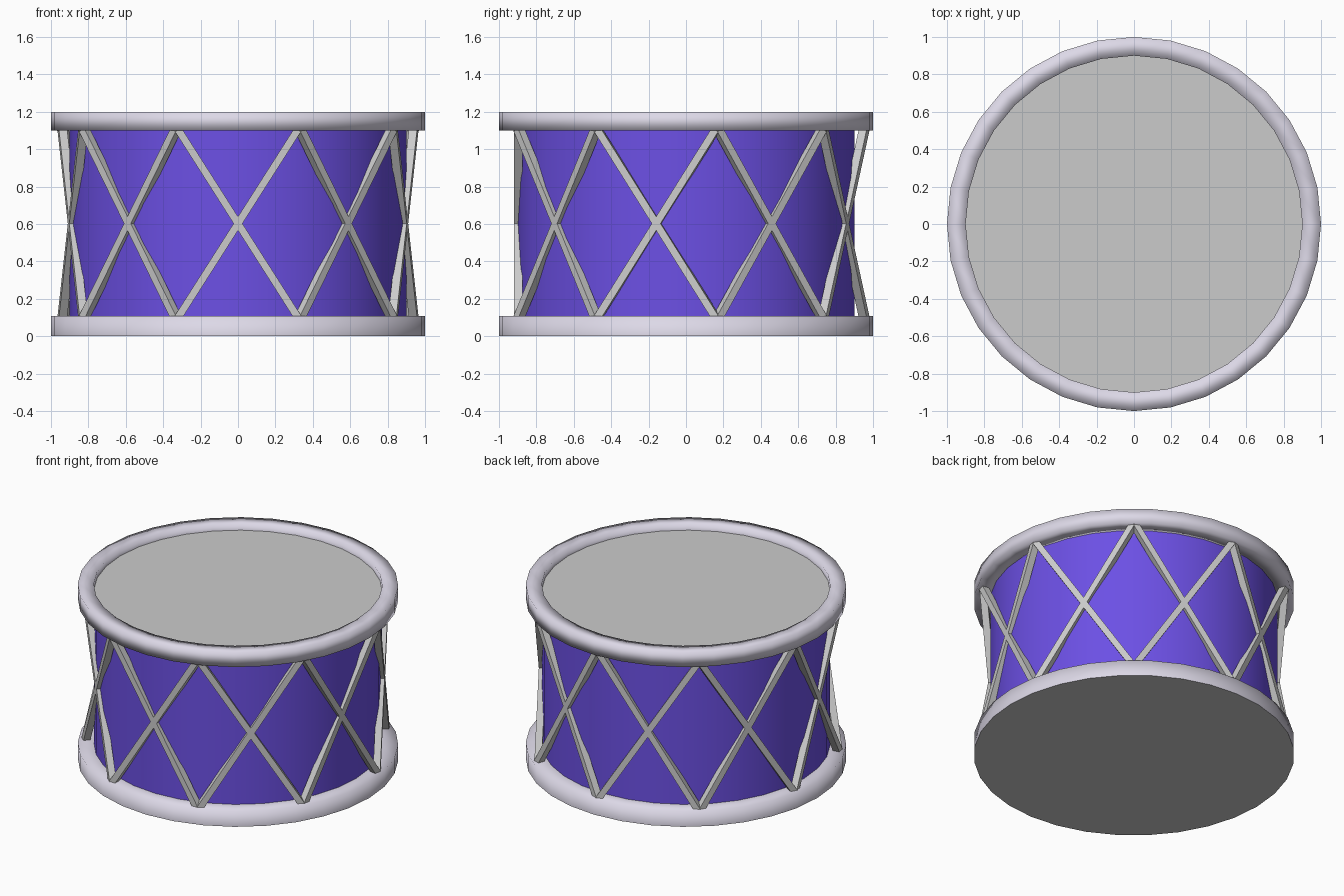
import bpy, bmesh
from math import sin, cos, pi, radians
from mathutils import Vector

if "Cube" in bpy.data.objects:
    bpy.data.objects.remove(bpy.data.objects["Cube"])

SIDES = 32


def material(name, rgb):
    m = bpy.data.materials.new(name)
    m.diffuse_color = (*rgb, 1)
    m.use_nodes = True
    m.node_tree.nodes["Principled BSDF"].inputs["Base Color"].default_value = m.diffuse_color
    return m


def finish(name, bm, mat=None, smooth=False):
    bmesh.ops.recalc_face_normals(bm, faces=bm.faces)
    me = bpy.data.meshes.new(name)
    for f in bm.faces:
        f.smooth = smooth
    bm.to_mesh(me)
    bm.free()
    ob = bpy.data.objects.new(name, me)
    bpy.context.collection.objects.link(ob)
    if mat:
        me.materials.append(mat)
    return ob


def lathe(name, profile, mat, closed=False):
    bm = bmesh.new()
    rings = [[bm.verts.new((r * cos(2 * pi * i / SIDES), r * sin(2 * pi * i / SIDES), z))
              for i in range(SIDES)] for r, z in profile]
    pairs = list(zip(rings, rings[1:]))
    if closed:
        pairs.append((rings[-1], rings[0]))
    for a, b in pairs:
        for i in range(SIDES):
            j = (i + 1) % SIDES
            bm.faces.new((a[i], a[j], b[j], b[i]))
    return finish(name, bm, mat, True)


def disc(name, r, z, up):
    bm = bmesh.new()
    vs = [bm.verts.new((r * cos(2 * pi * i / SIDES), r * sin(2 * pi * i / SIDES), z))
          for i in range(SIDES)]
    f = bm.faces.new(vs)
    ob = finish(name, bm)
    if (ob.data.polygons[0].normal.z > 0) != up:
        ob.data.flip_normals()


purple = material("purple", (0.15, 0.08, 0.78))
rim_grey = material("rim_grey", (0.72, 0.69, 0.80))

# Shell
lathe("shell", [(0.9, 0.1), (0.9, 1.12)], purple)

# Rims, softly shaded, with the top one standing proud of the head
lathe("top_rim", [(0.9, 1.1), (1, 1.1), (1, 1.2), (0.9, 1.2)], rim_grey, True)
lathe("bottom_rim", [(1, 0), (1, 0.108), (0.9, 0.108)], rim_grey)

# Drum heads
disc("drum_head", 0.9, 1.157, True)
disc("bottom_head", 1.0, 0.0, False)


# Crossing straight bars between the rims
def bar(bm, a0, a1, r=0.955, width=0.04, depth=0.045):
    def point(a, z):
        return Vector((r * sin(a), -r * cos(a), z))
    top, low = point(a0, 1.115), point(a1, 0.09)
    mid = (a0 + a1) / 2
    out = Vector((sin(mid), -cos(mid), 0))
    side = (low - top).normalized().cross(out) * width / 2
    out *= depth / 2
    ends = [[bm.verts.new(p + side * s + out * t)
             for s, t in ((-1, -1), (1, -1), (1, 1), (-1, 1))] for p in (top, low)]
    for e in ends:
        bm.faces.new(e)
    for i in range(4):
        j = (i + 1) % 4
        bm.faces.new((ends[0][i], ends[0][j], ends[1][j], ends[1][i]))


bm = bmesh.new()
for k in range(9):
    a = radians(20 + 40 * k)
    for turn in (-1, 1):
        bar(bm, a, a + turn * radians(40))
finish("lacing_bars", bm)
